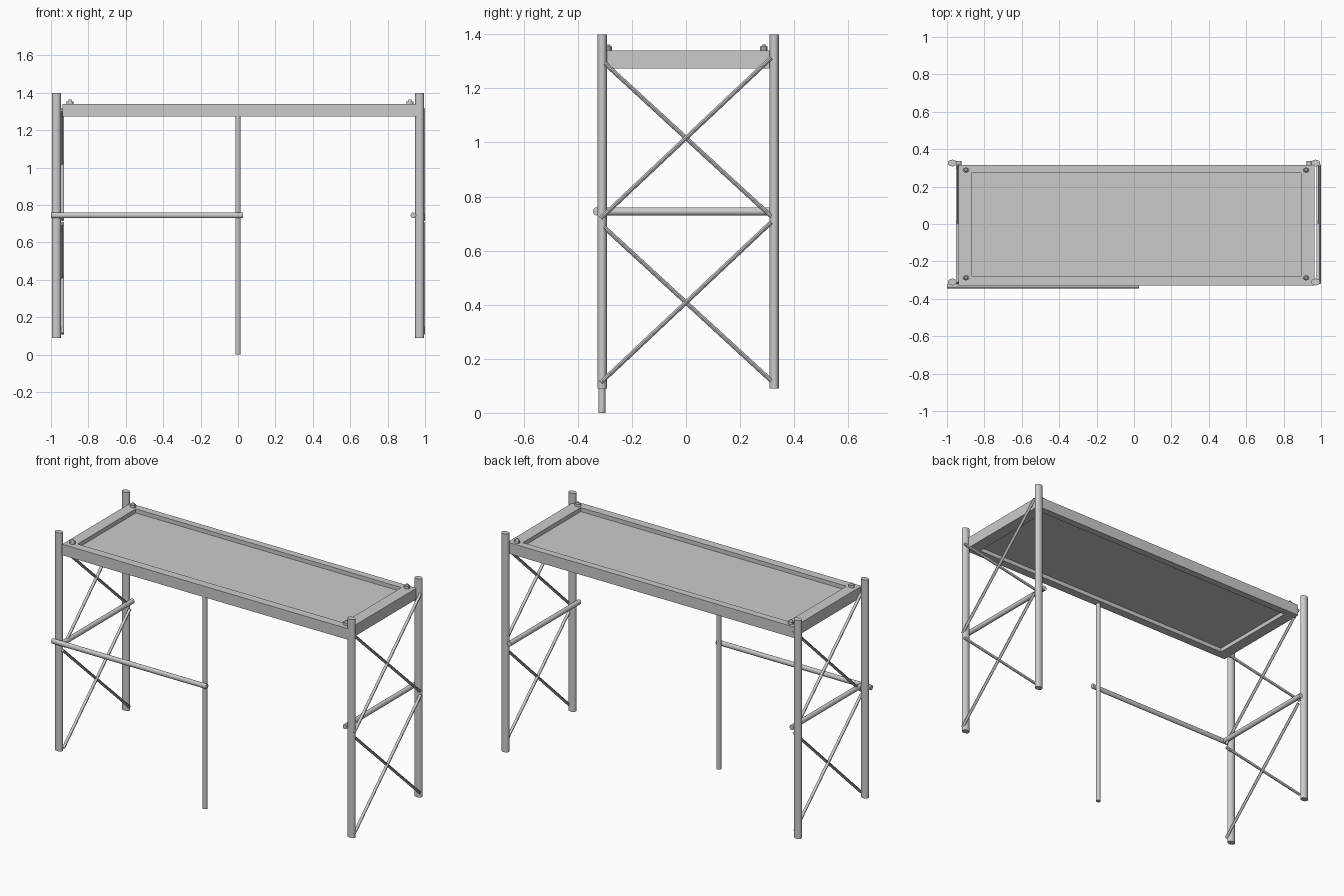
import bpy, bmesh
from mathutils import Vector, Matrix

if "Cube" in bpy.data.objects:
    bpy.data.objects.remove(bpy.data.objects["Cube"])


def finish(name, bm, smooth=True):
    me = bpy.data.meshes.new(name)
    bm.to_mesh(me)
    bm.free()
    ob = bpy.data.objects.new(name, me)
    bpy.context.collection.objects.link(ob)
    if smooth:
        bpy.ops.object.select_all(action='DESELECT')
        ob.select_set(True)
        bpy.context.view_layer.objects.active = ob
        bpy.ops.object.shade_smooth_by_angle()
    return ob


def rod(name, p, q, ra, rb, sides=16, taper=1.0):
    """Oval capped tube from p to q: ra is its radius across, rb the other way."""
    p, q = Vector(p), Vector(q)
    d = (q - p).normalized()
    side = Vector((0, 1, 0)) if abs(d.x) > 0.9 else Vector((1, 0, 0))
    w = d.cross(side)
    m = Matrix((side * ra, w * rb, d)).transposed().to_4x4()
    m.translation = (p + q) / 2
    bm = bmesh.new()
    bmesh.ops.create_cone(bm, cap_ends=True, segments=sides, radius1=1,
                          radius2=taper, depth=(q - p).length, matrix=m)
    return finish(name, bm)


# platform: tray with a recessed panel on both faces
X0, X1, Y0, Y1 = -0.937, 0.965, -0.328, 0.315
bm = bmesh.new()
bmesh.ops.create_cube(bm, size=1)
for v in bm.verts:
    v.co = ((X0 + X1) / 2 + v.co.x * (X1 - X0),
            (Y0 + Y1) / 2 + v.co.y * (Y1 - Y0), 1.307 + v.co.z * 0.066)
bm.normal_update()
for f in [f for f in bm.faces if abs(f.normal.z) > 0.9]:
    up = f.normal.z
    bmesh.ops.inset_region(bm, faces=[f], thickness=0.001)
    for v in f.verts:
        v.co.x = -0.87 if v.co.x < 0 else 0.893
        v.co.y = -0.278 if v.co.y < 0 else 0.273
    bmesh.ops.inset_region(bm, faces=[f], thickness=0.0001)
    for v in f.verts:
        v.co.z -= 0.024 * up
finish("platform", bm, smooth=False)

# corner posts and platform bolts
for end, sx in (("left", -1), ("right", 1)):
    for pos, y, yb in (("front", -0.31, -0.288), ("back", 0.326, 0.288)):
        rod(f"{pos}_{end}_post", (sx * 0.971, y, 0.09), (sx * 0.971, y, 1.40), 0.024, 0.018)
        xb = -0.898 if sx < 0 else 0.92
        rod(f"{pos}_{end}_bolt", (xb, yb, 1.33), (xb, yb, 1.354), 0.018, 0.014, 12)
        rod(f"{pos}_{end}_bolt_cap", (xb, yb, 1.354), (xb, yb, 1.363), 0.012, 0.010, 12, 0.6)

    # end rail and two crossed braces per end
    rod(f"{end}_end_rail", (sx * 0.937, -0.325, 0.745), (sx * 0.937, 0.337, 0.745), 0.014, 0.015)
    xc = -0.941 if sx < 0 else 0.988
    for level, lo, hi in (("lower", 0.112, 0.705), ("upper", 0.72, 1.313)):
        rod(f"{end}_{level}_brace_rising", (xc + 0.003, -0.315, lo), (xc + 0.003, 0.315, hi), 0.009, 0.008, 10)
        rod(f"{end}_{level}_brace_falling", (xc - 0.003, -0.315, hi - 0.007), (xc - 0.003, 0.315, lo + 0.007), 0.009, 0.008, 10)

# middle front leg and half-width front rail
rod("middle_leg", (0, -0.311, 0), (0, -0.311, 1.28), 0.014, 0.013)
rod("front_rail", (-1.0, -0.332, 0.745), (0.027, -0.332, 0.745), 0.012, 0.015)
